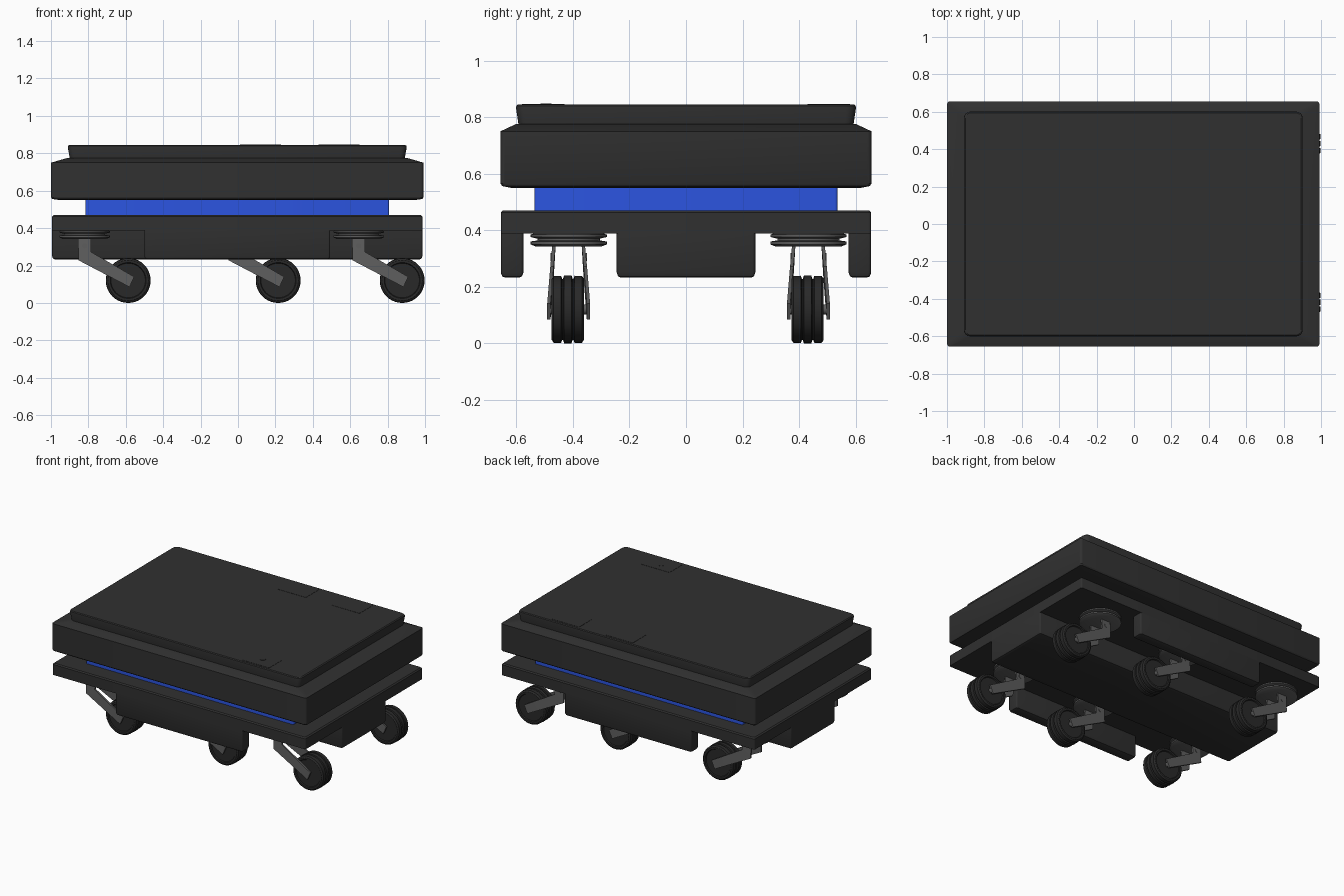
import bpy, bmesh, math
from mathutils import Matrix

if "Cube" in bpy.data.objects:
    bpy.data.objects.remove(bpy.data.objects["Cube"])


def material(name, color):
    m = bpy.data.materials.new(name)
    m.diffuse_color = (*color, 1)
    m.use_nodes = True
    m.node_tree.nodes["Principled BSDF"].inputs["Base Color"].default_value = m.diffuse_color
    return m


DARK = material("dark_shell", (0.03, 0.03, 0.03))
RUBBER = material("rubber", (0.022, 0.022, 0.022))
METAL = material("metal", (0.11, 0.11, 0.11))
BLUE = material("blue_band", (0.025, 0.09, 0.75))


def finish(bm, name, mat):
    bmesh.ops.recalc_face_normals(bm, faces=bm.faces)
    me = bpy.data.meshes.new(name)
    bm.to_mesh(me)
    bm.free()
    me.materials.append(mat)
    ob = bpy.data.objects.new(name, me)
    bpy.context.collection.objects.link(ob)
    bpy.context.view_layer.objects.active = ob
    ob.select_set(True)
    bpy.ops.object.shade_smooth_by_angle(angle=math.radians(30))
    ob.select_set(False)
    return ob


def loft(name, tiers, mat, cx=-0.004, cy=0.0):
    """Stack of rounded rectangles: (half x, half y, z, corner radius)."""
    bm = bmesh.new()
    rings = []
    for hx, hy, z, r in tiers:
        ring = []
        for k, (sx, sy) in enumerate([(1, 1), (-1, 1), (-1, -1), (1, -1)]):
            for i in range(5):
                a = math.pi / 2 * (k + i / 4)
                ring.append(bm.verts.new((cx + sx * (hx - r) + r * math.cos(a),
                                          cy + sy * (hy - r) + r * math.sin(a), z)))
        rings.append(ring)
    n = len(rings[0])
    for a, b in zip(rings, rings[1:]):
        for i in range(n):
            j = (i + 1) % n
            bm.faces.new((a[i], a[j], b[j], b[i]))
    bm.faces.new(rings[0])
    bm.faces.new(rings[-1])
    return finish(bm, name, mat)


def lathe(name, profile, mat, along_y=False, loc=(0, 0, 0), steps=40):
    """Spin (radius, height) points around z, or around y."""
    bm = bmesh.new()
    vs = [bm.verts.new((r, 0, h)) for r, h in profile]
    es = [bm.edges.new(p) for p in zip(vs, vs[1:])]
    bmesh.ops.spin(bm, geom=vs + es, cent=(0, 0, 0), axis=(0, 0, 1),
                   angle=math.tau, steps=steps)
    bmesh.ops.remove_doubles(bm, verts=bm.verts, dist=1e-5)
    if along_y:
        bm.transform(Matrix.Rotation(math.pi / 2, 4, 'X'))
    bm.transform(Matrix.Translation(loc))
    return finish(bm, name, mat)


def fork_arm(name, side, mat, t=0.012):
    """Bent strip: vertical leg, then a diagonal leg spreading outwards."""
    sections = [((-0.035, 0.345), (0.035, 0.345), 0.046),
                ((-0.033, 0.228), (0.035, 0.272), 0.053),
                ((0.24, 0.085), (0.265, 0.14), 0.064)]
    bm = bmesh.new()
    rings = []
    for a, b, y in sections:
        rings.append([bm.verts.new((p[0], side * q, p[1])) for p, q in
                      ((a, y), (b, y), (b, y + t), (a, y + t))])
    for a, b in zip(rings, rings[1:]):
        for i in range(4):
            j = (i + 1) % 4
            bm.faces.new((a[i], a[j], b[j], b[i]))
    bm.faces.new(rings[0])
    bm.faces.new(rings[-1])
    return finish(bm, name, mat)


# Upper housing with sloped shoulder, and the raised lid on it
loft("upper_housing", [(0.95, 0.62, 0.55, 0.01), (0.99, 0.65, 0.556, 0.012),
                       (0.995, 0.656, 0.565, 0.015), (0.995, 0.656, 0.75, 0.015),
                       (0.905, 0.6, 0.776, 0.03)], DARK)
loft("lid", [(0.895, 0.592, 0.77, 0.03), (0.906, 0.601, 0.832, 0.035),
             (0.905, 0.6, 0.84, 0.035), (0.898, 0.594, 0.845, 0.03)], DARK)

# Small flush panels on the lid, one with a button
for i, (x, y, w) in enumerate([(0.54, -0.505, 0.11), (0.54, 0.505, 0.11),
                               (0.12, 0.505, 0.11)]):
    loft(f"lid_panel_{i}", [(w, 0.075, 0.84, 0.005), (w, 0.075, 0.8465, 0.005)],
         DARK, x, y)
lathe("lid_button", [(0, 0.846), (0.02, 0.846), (0.02, 0.848), (0, 0.848)],
      DARK, loc=(0.54, -0.495, 0), steps=20)

# Recessed blue band between the two housings
loft("blue_band", [(0.812, 0.536, 0.46, 0.01), (0.812, 0.536, 0.56, 0.01)], BLUE)

# Lower deck, central keel and side skirts
loft("lower_deck", [(0.99, 0.655, 0.388, 0.01), (0.99, 0.655, 0.462, 0.01),
                    (0.982, 0.648, 0.47, 0.01)], DARK)


def hanging_block(name, hx, hy, cy):
    loft(name, [(hx - 0.016, hy - 0.016, 0.232, 0.01), (hx - 0.005, hy - 0.005, 0.237, 0.01),
                (hx, hy, 0.25, 0.01), (hx, hy, 0.39, 0.01)], DARK, cy=cy)


hanging_block("keel", 0.99, 0.245, 0)
hanging_block("side_skirt_front", 0.497, 0.04, -0.615)
hanging_block("side_skirt_back", 0.497, 0.04, 0.615)

# One caster built around its swivel axis, then copied
WX, WZ, R = 0.233, 0.12, 0.118
tread = [(0, -0.05), (0.092, -0.05), (0.096, -0.057), (0.108, -0.057), (R, -0.05),
         (R + 0.001, -0.024), (R - 0.01, -0.02), (R - 0.01, -0.017), (R + 0.002, -0.013)]
tread += [(r, -h) for r, h in reversed(tread)]
caster = [
    lathe("caster_swivel", [(0, 0.392), (0.115, 0.392), (0.135, 0.384), (0.135, 0.376),
                            (0.11, 0.37), (0.11, 0.364), (0.135, 0.36), (0.135, 0.35),
                            (0.115, 0.342), (0, 0.342)], METAL),
    lathe("caster_wheel", tread, RUBBER, True, (WX, -0.003, WZ)),
    lathe("caster_axle", [(0, -0.072), (0.018, -0.072), (0.018, 0.072), (0, 0.072)],
          METAL, True, (WX, 0, WZ), 16),
    fork_arm("caster_arm_a", -1, METAL),
    fork_arm("caster_arm_b", 1, METAL),
]
for s in (-1, 1):
    caster.append(lathe("caster_bolt", [(0, -0.006), (0.014, -0.006), (0.014, 0.006), (0, 0.006)],
                        METAL, True, (0, s * 0.058, 0.305), 12))

spots = [(x, y) for x in (-0.82, -0.018, 0.645) for y in (-0.415, 0.433)]
for i, (x, y) in enumerate(spots):
    for part in caster:
        ob = part if i == len(spots) - 1 else part.copy()
        if ob is not part:
            bpy.context.collection.objects.link(ob)
        ob.location = (x, y, 0)
